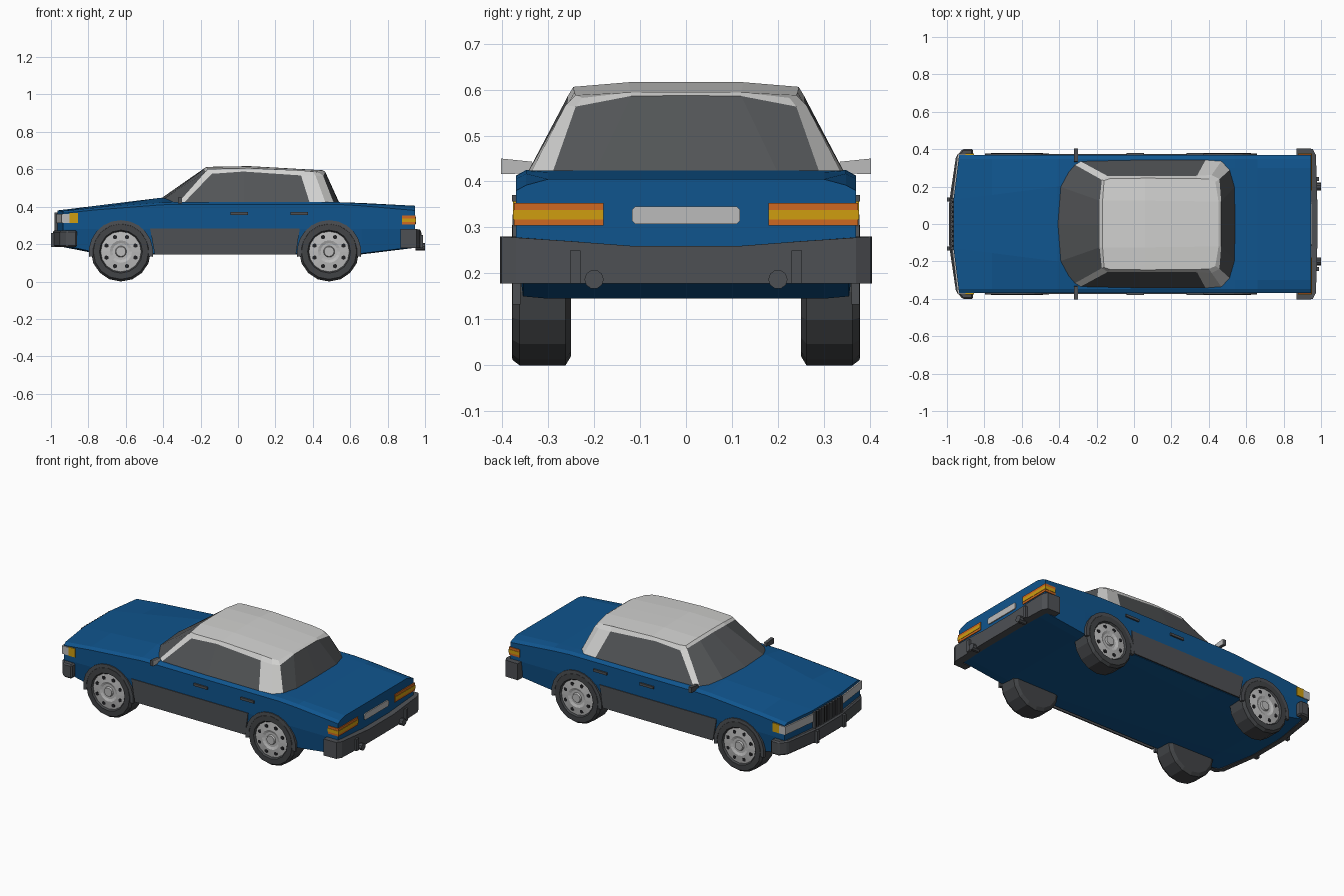
import bpy, bmesh, math
from mathutils import Vector, Matrix

if "Cube" in bpy.data.objects:
    bpy.data.objects.remove(bpy.data.objects["Cube"])


def mat(name, r, g, b):
    m = bpy.data.materials.new(name)
    m.diffuse_color = (r, g, b, 1)
    m.use_nodes = True
    m.node_tree.nodes["Principled BSDF"].inputs["Base Color"].default_value = m.diffuse_color
    return m


BLUE = mat("blue paint", 0.005, 0.09, 0.27)
TRIM = mat("dark grey trim", 0.075, 0.08, 0.088)
GLASS = mat("window grey", 0.085, 0.09, 0.095)
WHITE = mat("roof white", 0.64, 0.64, 0.63)
SILVER = mat("silver", 0.5, 0.5, 0.5)
TYRE = mat("tyre", 0.055, 0.058, 0.062)
BLACK = mat("black gaps", 0.015, 0.015, 0.017)
ORANGE = mat("orange lamp", 0.62, 0.14, 0.015)
AMBER = mat("amber lamp", 0.62, 0.34, 0.005)


def finish(name, bm, mats, mirror=True, bevel=0):
    bmesh.ops.recalc_face_normals(bm, faces=bm.faces)
    me = bpy.data.meshes.new(name)
    bm.to_mesh(me)
    bm.free()
    for m in mats:
        me.materials.append(m)
    ob = bpy.data.objects.new(name, me)
    bpy.context.collection.objects.link(ob)
    if mirror:
        md = ob.modifiers.new("mirror", 'MIRROR')
        md.use_axis = (False, True, False)
    if bevel:
        bv = ob.modifiers.new("bevel", 'BEVEL')
        bv.width, bv.segments = bevel, 1
    return ob


def prism(name, pts, vec, m, mirror=True):
    """Extrude a flat polygon along a vector."""
    bm = bmesh.new()
    f = bm.faces.new([bm.verts.new(p) for p in pts])
    r = bmesh.ops.extrude_face_region(bm, geom=[f])
    bmesh.ops.translate(bm, vec=Vector(vec), verts=[v for v in r["geom"] if isinstance(v, bmesh.types.BMVert)])
    if f.is_valid is False or len(bm.faces) == len(pts) + 1:
        bm.faces.new([v for v in bm.verts][:len(pts)])
    return finish(name, bm, [m], mirror)


def box(name, x, y, z, m, mirror=True):
    return prism(name, [(x[0], y[0], z[0]), (x[1], y[0], z[0]), (x[1], y[1], z[0]), (x[0], y[1], z[0])],
                 (0, 0, z[1] - z[0]), m, mirror)


def ribbon(name, path, z0, z1, thick, m, bevel=0):
    """Wrap a strip of given thickness along an outer path (x, y, optional top z)."""
    p = [Vector(q[:2]) for q in path]
    tops = [q[2] if len(q) > 2 else z1 for q in path]
    ns = []
    for a, b in zip(p, p[1:]):
        n = Vector((-(b - a).y, (b - a).x)).normalized()
        ns.append(-n if n.dot((a + b) / 2) > 0 else n)
    bm = bmesh.new()
    rows = []
    for i, q in enumerate(p):
        n1, n2 = ns[max(i - 1, 0)], ns[min(i, len(ns) - 1)]
        o = q + (n1 + n2) / (1 + n1.dot(n2)) * thick
        if q.y == 0:
            o.y = 0
        rows.append([bm.verts.new(v) for v in ((q.x, q.y, z0), (q.x, q.y, tops[i]),
                                               (o.x, o.y, tops[i]), (o.x, o.y, z0))])
    for a, b in zip(rows, rows[1:]):
        for k in range(4):
            bm.faces.new((a[k], a[(k + 1) % 4], b[(k + 1) % 4], b[k]))
    for row, q in ((rows[0], p[0]), (rows[-1], p[-1])):
        if q.y != 0:
            bm.faces.new(row)
    return finish(name, bm, [m], True, bevel)


# Body: lofted half sections (side x, centre x, bottom, shoulder, centre top, crease y)
stations = [(-0.935, -0.965, 0.19, 0.365, 0.38, 0.13), (-0.76, -0.76, 0.15, 0.383, 0.405, 0.155),
            (-0.41, -0.41, 0.145, 0.41, 0.448, 0.2), (-0.3, -0.3, 0.145, 0.413, 0.43, 0.22),
            (0.54, 0.54, 0.145, 0.412, 0.424, 0.3), (0.66, 0.66, 0.145, 0.405, 0.42, 0.3),
            (0.945, 0.945, 0.18, 0.38, 0.405, 0.3)]
bm = bmesh.new()
rings = []
for xs, xc, zb, zs, zc, yc in stations:
    half = [(0, zb), (yc, zb), (0.355, zb + 0.005), (0.37, 0.28), (0.37, zs), (0.348, zs + 0.012), (yc, zc), (0, zc)]
    rings.append([bm.verts.new((xc + (xs - xc) * max(0, (y - yc) / (0.37 - yc)), y, z)) for y, z in half])
for a, b in zip(rings, rings[1:]):
    for k in range(7):
        bm.faces.new((a[k], a[k + 1], b[k + 1], b[k]))
for r in (rings[0], rings[-1]):
    bm.faces.new((r[0], r[1], r[6], r[7]))
    bm.faces.new(r[1:7])
finish("body", bm, [BLUE])

# Cabin: base ring, glass top ring and roof edge ring, glass chosen by panel
base = [(-0.41, 0, 0.445), (-0.398, 0.2, 0.44), (-0.325, 0.322, 0.415), (-0.295, 0.34, 0.415), (0.03, 0.347, 0.415),
        (0.385, 0.347, 0.415), (0.47, 0.34, 0.415), (0.515, 0.292, 0.415), (0.54, 0.2, 0.418), (0.543, 0, 0.418)]
glass_top = [(-0.185, 0, 0.602), (-0.184, 0.125, 0.599), (-0.172, 0.236, 0.588), (-0.14, 0.256, 0.576),
             (0.03, 0.256, 0.588), (0.337, 0.258, 0.567), (0.415, 0.262, 0.566), (0.457, 0.24, 0.563),
             (0.466, 0.12, 0.586), (0.466, 0, 0.587)]
roof_edge = [(-0.168, 0, 0.613), (-0.168, 0.125, 0.612), (-0.16, 0.232, 0.602), (-0.13, 0.242, 0.602),
             (0.06, 0.245, 0.606), (0.337, 0.243, 0.594), (0.4, 0.24, 0.588), (0.435, 0.225, 0.582),
             (0.452, 0.12, 0.594), (0.452, 0, 0.595)]
bm = bmesh.new()
B, G, R = [[bm.verts.new(p) for p in ring] for ring in (base, glass_top, roof_edge)]
for k in range(9):
    f = bm.faces.new((B[k], B[k + 1], G[k + 1], G[k]))
    f.material_index = 1 if k in (0, 1, 3, 4, 7, 8) else 0
    bm.faces.new((G[k], G[k + 1], R[k + 1], R[k]))
mc, m1 = bm.verts.new((0.06, 0, 0.617)), bm.verts.new((0.06, 0.125, 0.616))
for f in ((R[0], R[1], m1, mc), (mc, m1, R[8], R[9]), (R[1], R[2], R[3], R[4], m1), (m1, R[4], R[5], R[6], R[7], R[8])):
    bm.faces.new(f)
finish("cabin", bm, [WHITE, GLASS])

# Lower side cladding between the wheels
prism("side_cladding", [(-0.445, 0.366, 0.145), (0.31, 0.366, 0.145), (0.33, 0.366, 0.283), (-0.47, 0.366, 0.283)],
      (0, 0.008, 0), TRIM)

# Wheels and arch lips
SIDES = 16
for cx, tag in ((-0.626, "front"), (0.487, "rear")):
    prof = [(0.14, 0.25, 0), (0.16, 0.262, 0), (0.16, 0.362, 0), (0.148, 0.378, 0), (0.115, 0.379, 0),
            (0.108, 0.369, 1), (0.06, 0.375, 1), (0.045, 0.369, 1), (0.03, 0.369, 1), (0.026, 0.379, 1)]
    bm = bmesh.new()
    loops = [[bm.verts.new((cx + r * math.sin(k * math.tau / SIDES), y, 0.16 - r * math.cos(k * math.tau / SIDES)))
              for k in range(SIDES)] for r, y, _ in prof]
    for i, (a, b) in enumerate(zip(loops, loops[1:])):
        for k in range(SIDES):
            j = (k + 1) % SIDES
            bm.faces.new((a[k], a[j], b[j], b[k])).material_index = prof[i][2]
    bm.faces.new(loops[0])
    bm.faces.new(loops[-1]).material_index = 1
    for k in range(8):  # rim holes
        t = (k + 0.5) * math.tau / 8
        old = set(bm.faces)
        bmesh.ops.create_cone(bm, cap_ends=True, segments=6, radius1=0.012, radius2=0.012, depth=0.008,
                              matrix=Matrix.Translation((cx + 0.084 * math.sin(t), 0.37, 0.16 + 0.084 * math.cos(t)))
                              @ Matrix.Rotation(math.pi / 2, 4, 'X'))
        for f in set(bm.faces) - old:
            f.material_index = 2
    finish(tag + "_wheels", bm, [TYRE, SILVER, BLACK])

    arch = []
    for r, rng in ((0.172, range(13)), (0.15, range(12, -1, -1))):
        for k in rng:
            t = math.radians(-8 + k * 196 / 12)
            arch.append((cx + r * math.cos(t), 0.36, 0.156 + r * math.sin(t)))
    prism(tag + "_arch_lips", arch, (0, 0.017, 0), TRIM)

# Bumpers with guards and exhaust tips
ribbon("front_bumper", [(-0.86, 0.402), (-0.915, 0.402), (-0.952, 0.36), (-0.976, 0.2), (-0.99, 0.1), (-0.99, 0)],
       0.185, 0.272, 0.045, TRIM, 0.008)
ribbon("rear_bumper", [(0.87, 0.405, 0.28), (0.955, 0.402, 0.28), (0.972, 0.37, 0.278), (0.977, 0.25, 0.27),
                       (0.98, 0.12, 0.26), (0.98, 0, 0.26)], 0.178, 0.28, 0.045, TRIM, 0.008)
box("front_guards", (-1.0, -0.96), (0.12, 0.142), (0.185, 0.26), TRIM)
box("rear_guards", (0.95, 0.99), (0.23, 0.252), (0.178, 0.25), TRIM)
prism("exhaust_tips", [(0.95, 0.2 + 0.021 * math.cos(k * math.tau / 10), 0.187 + 0.021 * math.sin(k * math.tau / 10))
                       for k in range(10)], (0.05, 0, 0), TRIM)

# Grille with vertical slats
box("grille", (-0.974, -0.955), (-0.135, 0.135), (0.27, 0.368), BLACK, False)
for k in range(11):
    y = -0.13 + k * 0.026
    box("grille_slat", (-0.981, -0.96), (y - 0.007, y + 0.007), (0.27, 0.37), TRIM, False)

# Lamps
ribbon("headlamps", [(-0.971, 0.14), (-0.943, 0.375), (-0.9, 0.375)], 0.312, 0.362, 0.009, SILVER)
ribbon("front_indicators", [(-0.9, 0.376), (-0.855, 0.376)], 0.312, 0.366, 0.009, AMBER)
ribbon("tail_lamps", [(0.878, 0.374), (0.95, 0.374), (0.95, 0.18)], 0.304, 0.353, 0.009, ORANGE)
ribbon("tail_lamp_strips", [(0.878, 0.376), (0.952, 0.376), (0.952, 0.18)], 0.317, 0.338, 0.009, AMBER)

# Number plate without lettering, with clipped corners
prism("rear_plate", [(0.943, y, z) for y, z in ((-0.11, 0.307), (0.11, 0.307), (0.118, 0.315), (0.118, 0.338),
                                                (0.11, 0.346), (-0.11, 0.346), (-0.118, 0.338), (-0.118, 0.315))],
      (0.008, 0, 0), SILVER, False)

# Door handles
for x in (-0.04, 0.28):
    box("door_handles", (x, x + 0.093), (0.365, 0.379), (0.356, 0.371), TRIM)

# Mirrors with a pale rear face
mir = [(0.33, 0.418), (0.403, 0.416), (0.403, 0.45), (0.335, 0.443)]
prism("mirrors", [(-0.32, y, z) for y, z in mir], (0.018, 0, 0), TRIM)
prism("mirror_glass", [(-0.303, y, z) for y, z in mir], (0.004, 0, 0), SILVER)
